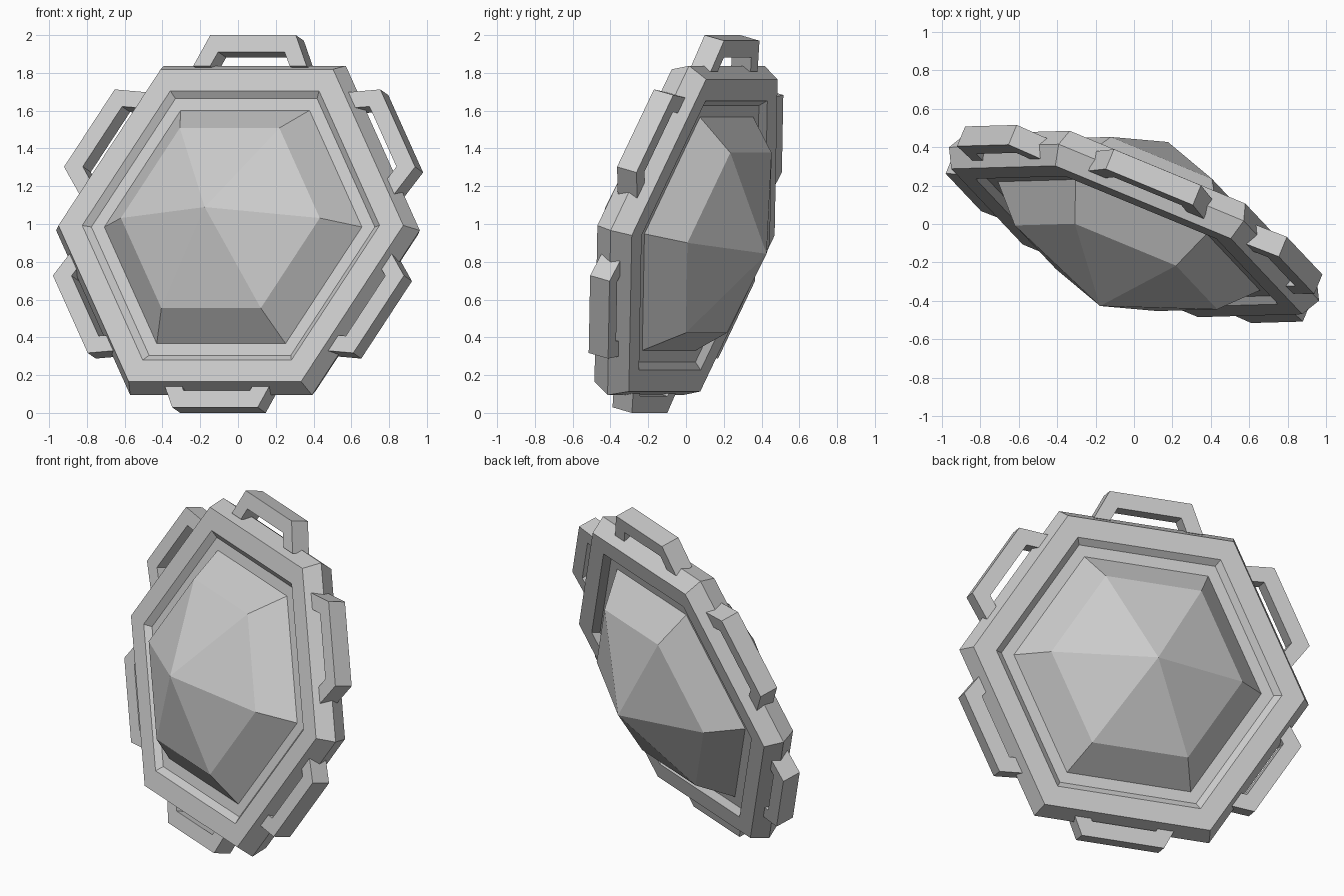
import bpy, bmesh
from math import sin, cos, pi, radians
from mathutils import Matrix, Vector

if "Cube" in bpy.data.objects:
    bpy.data.objects.remove(bpy.data.objects["Cube"])

# Local frame: hexagon in XZ plane, front normal along -Y, then yawed and tipped back
TILT = Matrix.Rotation(radians(-22.5), 4, 'Z') @ Matrix.Rotation(radians(-15), 4, 'X')
CORE = Matrix.Translation((0, 0, 0.966)) @ TILT
CLASPS = Matrix.Translation((0, 0, 1.0)) @ TILT


def finish(name, bm, matrix):
    bmesh.ops.recalc_face_normals(bm, faces=bm.faces)
    bm.transform(matrix)
    mesh = bpy.data.meshes.new(name)
    bm.to_mesh(mesh)
    bm.free()
    obj = bpy.data.objects.new(name, mesh)
    bpy.context.collection.objects.link(obj)
    return obj


def hex_ring(bm, radius, depth):
    return [bm.verts.new((radius * cos(i * pi / 3), -depth, radius * sin(i * pi / 3)))
            for i in range(6)]


def bridge(bm, a, b):
    for i in range(6):
        j = (i + 1) % 6
        bm.faces.new((a[i], a[j], b[j], b[i]))


# Hexagonal frame: ridged rim with a stepped recess on both sides
half = [(1.042, 0), (0.988, 0.102), (0.852, 0.102), (0.812, 0.07), (0.68, 0.07)]
profile = half + [(r, -d) for r, d in reversed(half[1:])]
bm = bmesh.new()
rings = [hex_ring(bm, r, d) for r, d in profile]
for k in range(len(rings)):
    bridge(bm, rings[k], rings[(k + 1) % len(rings)])
finish("hex_frame", bm, CORE)

# Faceted gem: two-step pyramid, front and back
bm = bmesh.new()
rings = [hex_ring(bm, r, d) for r, d in
         [(0.57, 0.253), (0.738, 0.07), (0.738, -0.07), (0.57, -0.253)]]
for a, b in zip(rings, rings[1:]):
    bridge(bm, a, b)
for ring, depth in ((rings[0], 0.478), (rings[-1], -0.478)):
    tip = bm.verts.new((0, -depth, 0))
    for i in range(6):
        bm.faces.new((ring[i], ring[(i + 1) % 6], tip))
finish("faceted_gem", bm, CORE)

# Six trapezoid strap loops, one on each side of the frame
arch = [(-0.325, 0.85), (-0.245, 1.02), (0.245, 1.02), (0.325, 0.85),
        (0.228, 0.85), (0.19, 0.928), (-0.19, 0.928), (-0.228, 0.85)]
THICK = 0.115
for k in range(6):
    bm = bmesh.new()
    face = bm.faces.new([bm.verts.new((x, -THICK / 2, z)) for x, z in arch])
    out = bmesh.ops.extrude_face_region(bm, geom=[face], use_keep_orig=True)
    moved = [g for g in out["geom"] if isinstance(g, bmesh.types.BMVert)]
    bmesh.ops.translate(bm, verts=moved, vec=Vector((0, THICK, 0)))
    finish(f"strap_loop_{k + 1}", bm, CLASPS @ Matrix.Rotation(k * pi / 3, 4, 'Y'))
